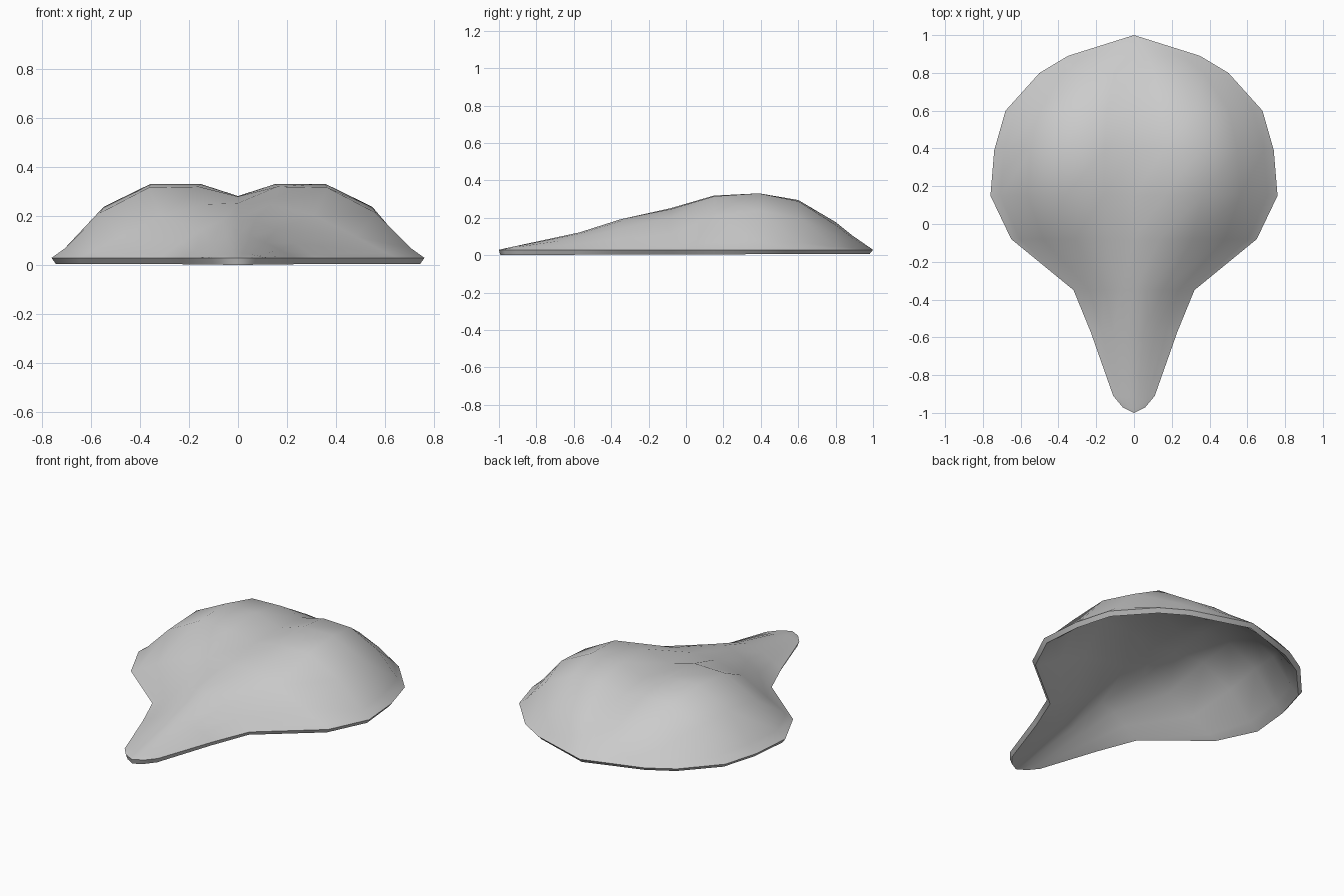
import bpy, bmesh, math

if "Cube" in bpy.data.objects:
    bpy.data.objects.remove(bpy.data.objects["Cube"])

# Cross-section stations: y, half width, then heights at the column fractions
cols = [0, 0.21, 0.48, 0.74, 0.93, 1]
rim = 0.032
rows = [
    (-1.00, 0.00, rim, rim, rim, rim, rim),
    (-0.97, 0.06, .039, .038, .037, .035, .033),
    (-0.91, 0.11, .052, .050, .046, .040, .034),
    (-0.57, 0.23, .125, .118, .095, .065, .040),
    (-0.35, 0.32, .195, .185, .145, .090, .046),
    (-0.08, 0.65, .255, .250, .205, .118, .052),
    (0.15, 0.76, .282, .322, .318, .215, .070),
    (0.39, 0.74, .284, .334, .334, .240, .075),
    (0.60, 0.68, .265, .298, .292, .205, .070),
    (0.80, 0.50, .170, .180, .165, .110, .050),
    (0.89, 0.35, .108, .108, .095, .068, .042),
    (1.00, 0.00, rim, rim, rim, rim, rim),
]

# Curved skin, mirrored left to right
bm = bmesh.new()
grid = []
for y, w, *h in rows:
    half = [(t * w, z) for t, z in zip(cols, h + [rim])]
    section = [(-x, z) for x, z in half[:0:-1]] + half
    grid.append([bm.verts.new((x, y, z)) for x, z in section])
for a, b in zip(grid, grid[1:]):
    for i in range(len(a) - 1):
        bm.faces.new((a[i], a[i + 1], b[i + 1], b[i]))
bmesh.ops.remove_doubles(bm, verts=bm.verts, dist=0.0005)
mesh = bpy.data.meshes.new("curved_shell")
bm.to_mesh(mesh)
bm.free()
shell = bpy.data.objects.new("curved_shell", mesh)
bpy.context.collection.objects.link(shell)
bpy.context.view_layer.objects.active = shell
shell.select_set(True)

# Thin wall with a crisp rim
solid = shell.modifiers.new("wall", 'SOLIDIFY')
solid.thickness = 0.03
solid.offset = -1
bpy.ops.object.modifier_apply(modifier="wall")
low = min(v.co.z for v in shell.data.vertices)
for v in shell.data.vertices:
    v.co.z -= low
bpy.ops.object.shade_smooth_by_angle(angle=math.radians(55))
